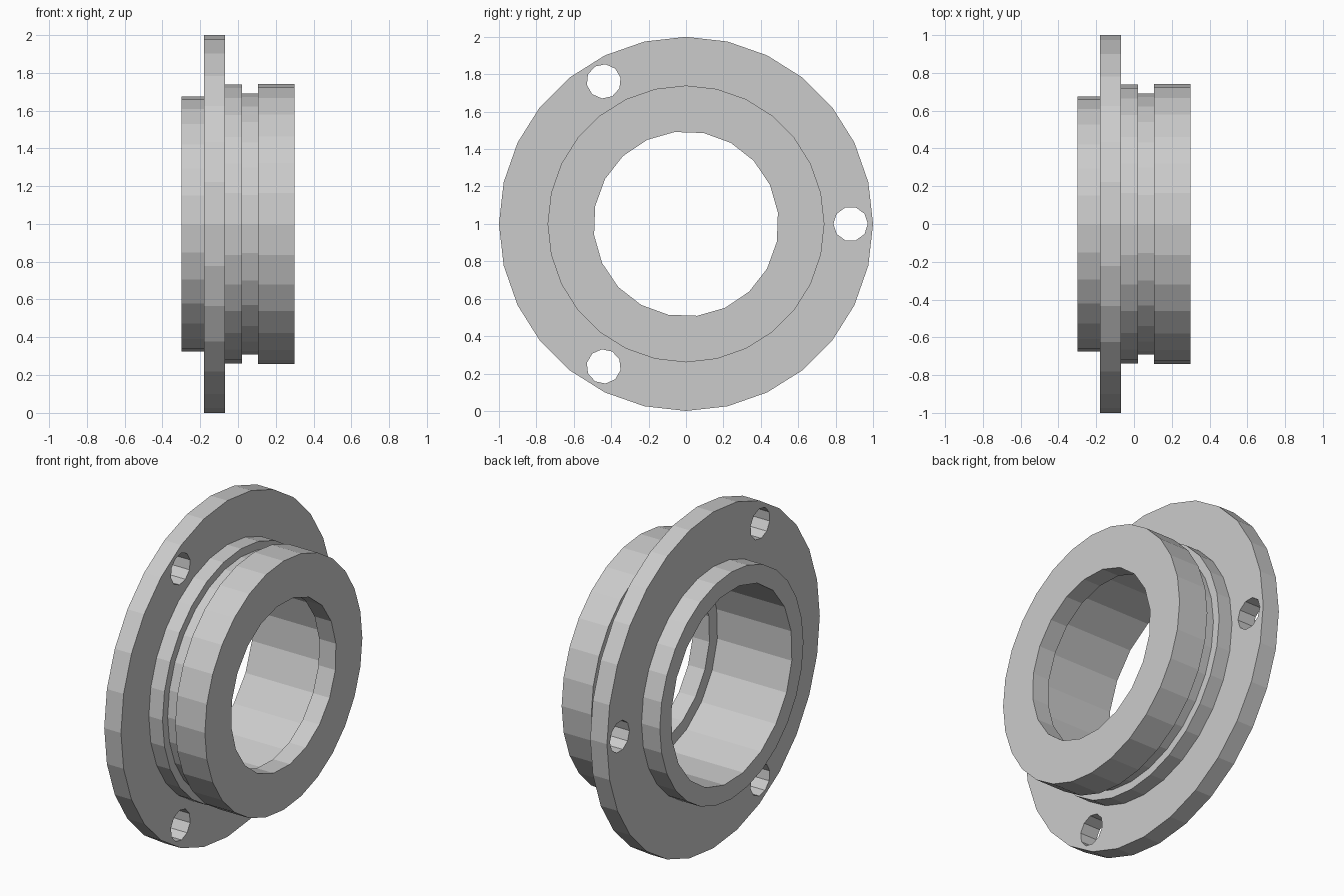
import bpy, bmesh
from math import sin, cos, pi, radians

if "Cube" in bpy.data.objects:
    bpy.data.objects.remove(bpy.data.objects["Cube"])

AXIS_Z = 1.0


def lathe(name, profile, sides, centre=(0.0, AXIS_Z), phase=0.0):
    """Solid of revolution about a line parallel to x; profile = (x, radius)."""
    bm = bmesh.new()
    rings = []
    for x, r in profile:
        ring = []
        for i in range(sides):
            a = phase + 2 * pi * i / sides
            ring.append(bm.verts.new((x, centre[0] + r * cos(a), centre[1] + r * sin(a))))
        rings.append(ring)
    for a, b in zip(rings, rings[1:]):
        for i in range(sides):
            j = (i + 1) % sides
            bm.faces.new((a[i], a[j], b[j], b[i]))
    bm.faces.new(rings[0])
    bm.faces.new(rings[-1])
    bmesh.ops.recalc_face_normals(bm, faces=bm.faces)
    mesh = bpy.data.meshes.new(name)
    bm.to_mesh(mesh)
    bm.free()
    obj = bpy.data.objects.new(name, mesh)
    bpy.context.collection.objects.link(obj)
    return obj


def cut(target, cutter):
    """Subtract cutter from target, then discard the cutter."""
    cutter.hide_render = True
    mod = target.modifiers.new("cut", 'BOOLEAN')
    mod.operation = 'DIFFERENCE'
    mod.solver = 'EXACT'
    mod.object = cutter
    bpy.context.view_layer.objects.active = target
    bpy.ops.object.modifier_apply(modifier=mod.name)
    bpy.data.objects.remove(cutter)


# Outer body: rear spigot, mounting flange, shoulder, seal groove, front collar
body = lathe("flanged_bushing", [
    (-0.30, 0.675), (-0.18, 0.675),
    (-0.18, 1.0), (-0.07, 1.0),
    (-0.07, 0.738), (0.02, 0.738),
    (0.02, 0.69), (0.105, 0.69),
    (0.105, 0.74), (0.30, 0.74)], 28)

# Stepped bore: wide from the rear, narrow lip at the front
cut(body, lathe("bore_cutter", [
    (-0.4, 0.57), (0.19, 0.57), (0.19, 0.495), (0.4, 0.495)], 20, phase=radians(7)))

# Three bolt holes through the flange
for k in range(3):
    a = 2 * pi * k / 3
    cut(body, lathe("bolt_hole_cutter", [(-0.25, 0.092), (0.0, 0.092)], 10,
                    centre=(0.88 * cos(a), AXIS_Z + 0.88 * sin(a)), phase=a))
